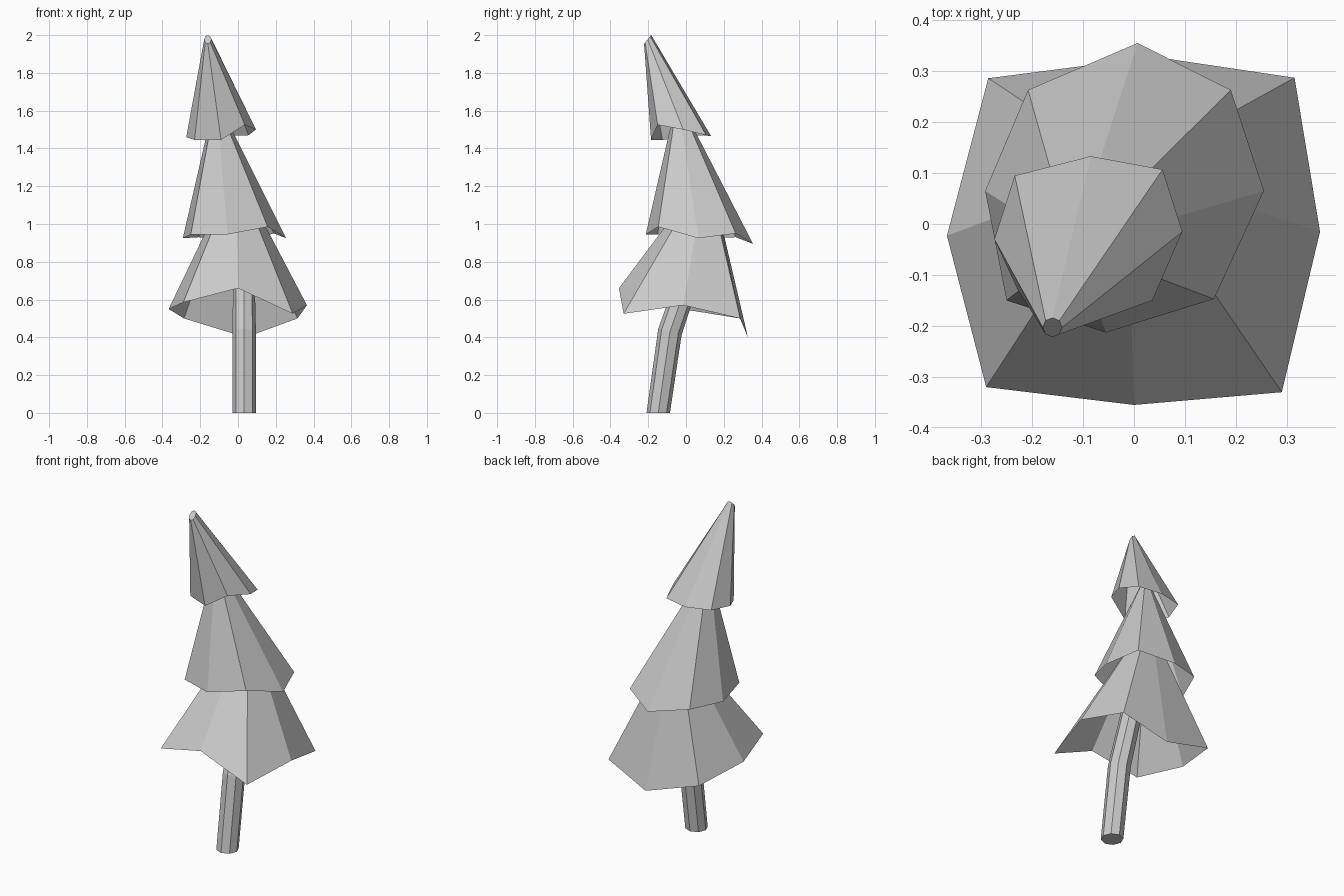
import bpy, bmesh
from math import sin, cos, pi

SIDES = 8

cube = bpy.data.objects.get("Cube")
if cube:
    bpy.data.objects.remove(cube, do_unlink=True)

grey = bpy.data.materials.new("Plain grey")
grey.use_nodes = True
grey.diffuse_color = (0.6, 0.6, 0.6, 1)
grey.node_tree.nodes["Principled BSDF"].inputs["Base Color"].default_value = grey.diffuse_color


def ring(center, radius, slope=0.0):
    """Octagon of points, counter-clockwise from +x; slope tilts it along y."""
    x, y, z = center
    points = []
    for i in range(SIDES):
        a = 2 * pi * i / SIDES
        dy = radius * sin(a)
        points.append((x + radius * cos(a), y + dy, z + slope * dy))
    return points


def loft(name, rings, close_bottom):
    """Flat-shaded skin through rings of equal size, closed at the top."""
    bm = bmesh.new()
    loops = [[bm.verts.new(p) for p in r] for r in rings]
    for low, high in zip(loops, loops[1:]):
        for i in range(SIDES):
            j = (i + 1) % SIDES
            bm.faces.new((low[i], low[j], high[j], high[i]))
    bm.faces.new(loops[-1])
    if close_bottom:
        bm.faces.new(loops[0][::-1])
    mesh = bpy.data.meshes.new(name)
    bm.to_mesh(mesh)
    bm.free()
    mesh.materials.append(grey)
    bpy.context.collection.objects.link(bpy.data.objects.new(name, mesh))


# Bent trunk, running up inside the lowest tier
loft("trunk", [ring((0.033, -0.147, 0), 0.062),
               ring((0.033, -0.085, 0.43), 0.062, -0.25),
               ring((0.03, 0.06, 0.85), 0.055, -0.35)], True)

# Hollow foliage tiers with uneven, jagged rims
lower_rim = [(0.365, -0.015, 0.57), (0.315, 0.287, 0.5), (0.04, 0.328, 0.4),
             (-0.286, 0.286, 0.5), (-0.367, -0.023, 0.55), (-0.29, -0.32, 0.585),
             (0, -0.355, 0.66), (0.29, -0.33, 0.525)]
loft("lower_foliage", [lower_rim, ring((-0.01, 0.09, 1.18), 0.055)], False)

middle_rim = [(0.255, 0.065, 0.925), (0.19, 0.263, 0.95), (0.007, 0.355, 0.895),
              (-0.208, 0.263, 0.93), (-0.292, 0.065, 0.925), (-0.25, -0.15, 0.945),
              (-0.055, -0.213, 0.945), (0.157, -0.147, 0.985)]
loft("middle_foliage", [middle_rim, ring((-0.11, -0.035, 1.6), 0.027)], False)

upper_rim = [(0.095, -0.015, 1.5), (0.056, 0.107, 1.47), (-0.085, 0.133, 1.465),
             (-0.234, 0.095, 1.47), (-0.274, -0.03, 1.46), (-0.23, -0.125, 1.445),
             (-0.09, -0.185, 1.445), (0.036, -0.15, 1.525)]
loft("upper_foliage", [upper_rim, ring((-0.16, -0.203, 1.977), 0.019, 1.2)], False)
